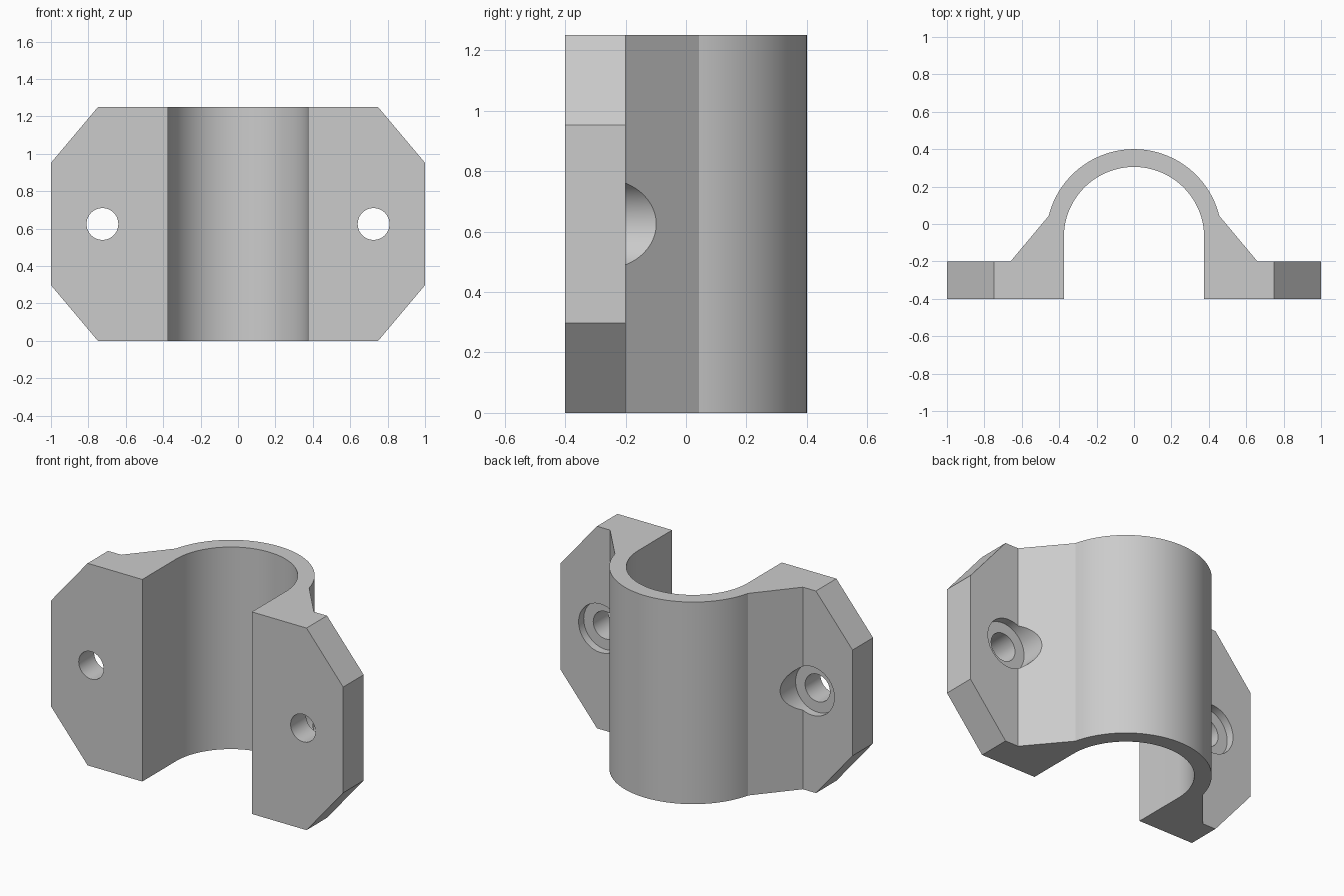
import bpy, bmesh, math
from mathutils import Vector

if "Cube" in bpy.data.objects:
    bpy.data.objects.remove(bpy.data.objects["Cube"], do_unlink=True)

HEIGHT = 1.25
ARC_Y = -0.07      # centre of the saddle arc
BOLT_X = 0.725

grey = bpy.data.materials.new("plain grey")
grey.use_nodes = True
colour = (0.6, 0.6, 0.6, 1)
grey.diffuse_color = colour
grey.node_tree.nodes["Principled BSDF"].inputs["Base Color"].default_value = colour


def arc(radius, start, end, steps):
    angles = [math.radians(start + (end - start) * i / steps) for i in range(steps + 1)]
    return [(radius * math.cos(a), ARC_Y + radius * math.sin(a)) for a in angles]


# Saddle profile: right foot, outer arc, left foot, inner arc
foot = [(0.375, -0.4), (1, -0.4), (1, -0.2), (0.66, -0.2)]
profile = foot + arc(0.47, 14, 166, 64)
profile += [(-x, y) for x, y in reversed(foot)] + arc(0.375, 180, 0, 64)

bm = bmesh.new()
base = bm.faces.new([bm.verts.new((x, y, 0)) for x, y in profile])
top = bmesh.ops.extrude_face_region(bm, geom=[base])["geom"]
bmesh.ops.translate(bm, vec=(0, 0, HEIGHT),
                    verts=[v for v in top if isinstance(v, bmesh.types.BMVert)])

# Cut the four outer corners of the flanges
for sx in (-1, 1):
    for sz in (-1, 1):
        point = Vector((sx, 0, HEIGHT / 2 + sz * 0.327))
        bmesh.ops.bisect_plane(bm, geom=bm.verts[:] + bm.edges[:] + bm.faces[:],
                               plane_co=point, plane_no=(sx * 0.297, 0, sz * 0.25),
                               clear_outer=True)
        bmesh.ops.holes_fill(bm, edges=[e for e in bm.edges if e.is_boundary])
bmesh.ops.recalc_face_normals(bm, faces=bm.faces)

mesh = bpy.data.meshes.new("clamp_saddle")
bm.to_mesh(mesh)
bm.free()
mesh.materials.append(grey)
saddle = bpy.data.objects.new("clamp_saddle", mesh)
bpy.context.collection.objects.link(saddle)
bpy.context.view_layer.objects.active = saddle


def drill(x, radius, y0, y1):
    bpy.ops.mesh.primitive_cylinder_add(
        vertices=64, radius=radius, depth=y1 - y0,
        location=(x, (y0 + y1) / 2, HEIGHT / 2), rotation=(math.pi / 2, 0, 0))
    cutter = bpy.context.object
    cutter.name = "drill_cutter"
    cutter.hide_render = True
    cutter.data.materials.append(grey)
    bpy.context.view_layer.objects.active = saddle
    mod = saddle.modifiers.new("drill", 'BOOLEAN')
    mod.operation = 'DIFFERENCE'
    mod.solver = 'EXACT'
    mod.object = cutter
    bpy.ops.object.modifier_apply(modifier=mod.name)
    bpy.data.objects.remove(cutter, do_unlink=True)


# Bolt holes with counterbores sunk into the back
for side in (-1, 1):
    drill(side * BOLT_X, 0.15, -0.25, 0.3)
    drill(side * BOLT_X, 0.085, -0.6, 0.1)

bpy.ops.object.select_all(action='DESELECT')
saddle.select_set(True)
bpy.context.view_layer.objects.active = saddle
bpy.ops.object.shade_smooth_by_angle(angle=math.radians(20))
